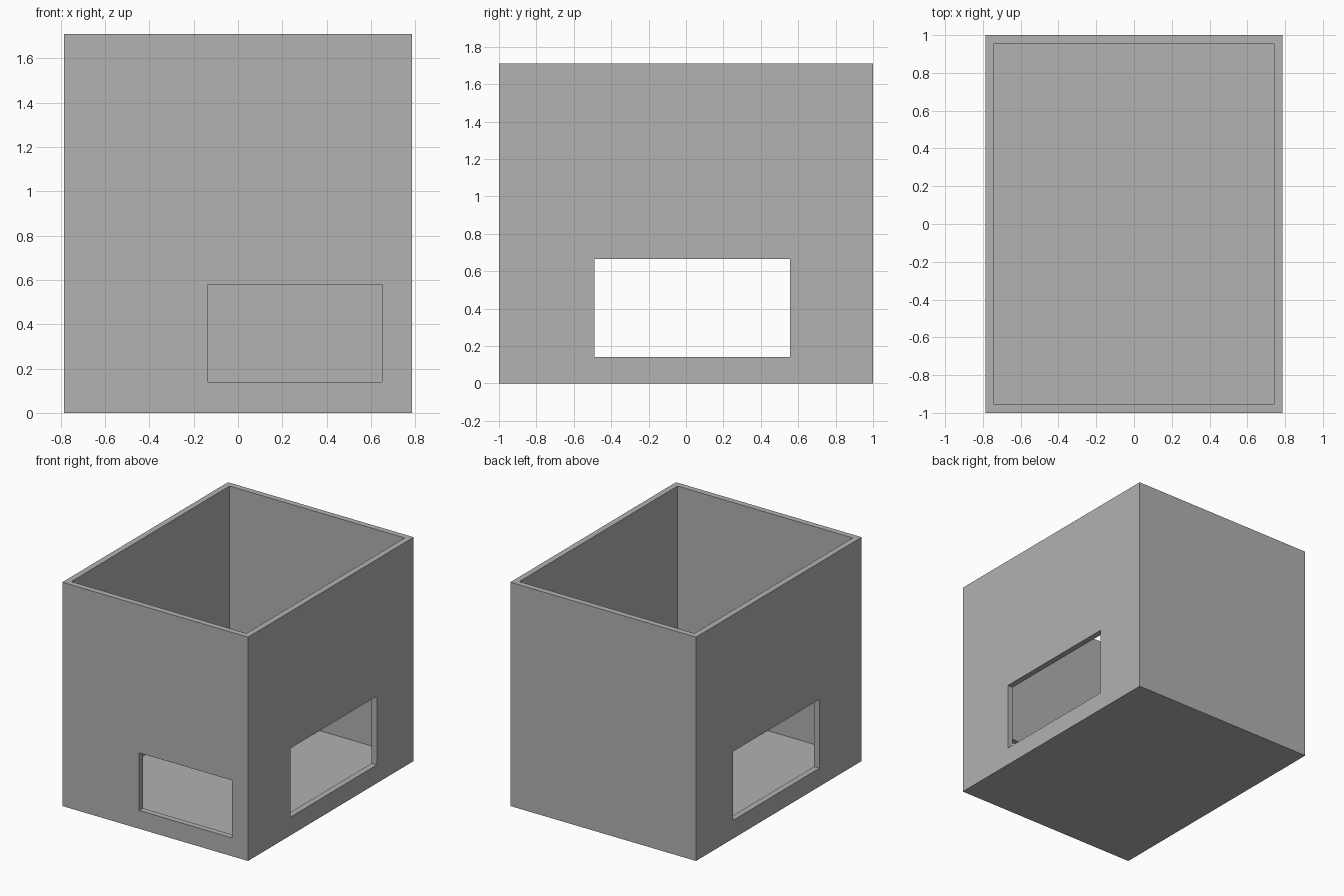
import bpy

default = bpy.data.objects.get("Cube")
if default:
    bpy.data.objects.remove(default, do_unlink=True)

WIDTH, DEPTH, HEIGHT, WALL = 1.57, 2.0, 1.71, 0.045
HX, HY = WIDTH / 2, DEPTH / 2


def box(name, low, high):
    """Axis-aligned box between two corners."""
    bpy.ops.mesh.primitive_cube_add(size=1)
    obj = bpy.context.object
    obj.name = obj.data.name = name
    for v in obj.data.vertices:
        v.co = [l if c < 0 else h for c, l, h in zip(v.co, low, high)]
    return obj


def cut(target, cutter):
    """Subtract the cutter, then discard it."""
    mod = target.modifiers.new("cut", "BOOLEAN")
    mod.operation = "DIFFERENCE"
    mod.solver = "EXACT"
    mod.object = cutter
    bpy.context.view_layer.objects.active = target
    bpy.ops.object.modifier_apply(modifier=mod.name)
    bpy.data.objects.remove(cutter, do_unlink=True)


# Solid block that becomes the open box
shell = box("open_box", (-HX, -HY, 0), (HX, HY, HEIGHT))

# Hollow interior, open at the top
cut(shell, box("interior", (WALL - HX, WALL - HY, WALL),
               (HX - WALL, HY - WALL, HEIGHT + 0.2)))

# Matching openings through both side walls
cut(shell, box("side_opening", (-HX - 0.2, -0.49, 0.14), (HX + 0.2, 0.555, 0.665)))

# Opening in the front wall only
cut(shell, box("front_opening", (-0.135, -HY - 0.2, 0.14), (0.65, -HY + 0.2, 0.58)))

# Plain grey finish
grey = bpy.data.materials.new("plain_grey")
grey.use_nodes = True
colour = (0.445, 0.445, 0.445, 1)
grey.diffuse_color = colour
grey.node_tree.nodes["Principled BSDF"].inputs["Base Color"].default_value = colour
shell.data.materials.clear()
shell.data.materials.append(grey)
for face in shell.data.polygons:
    face.material_index = 0
